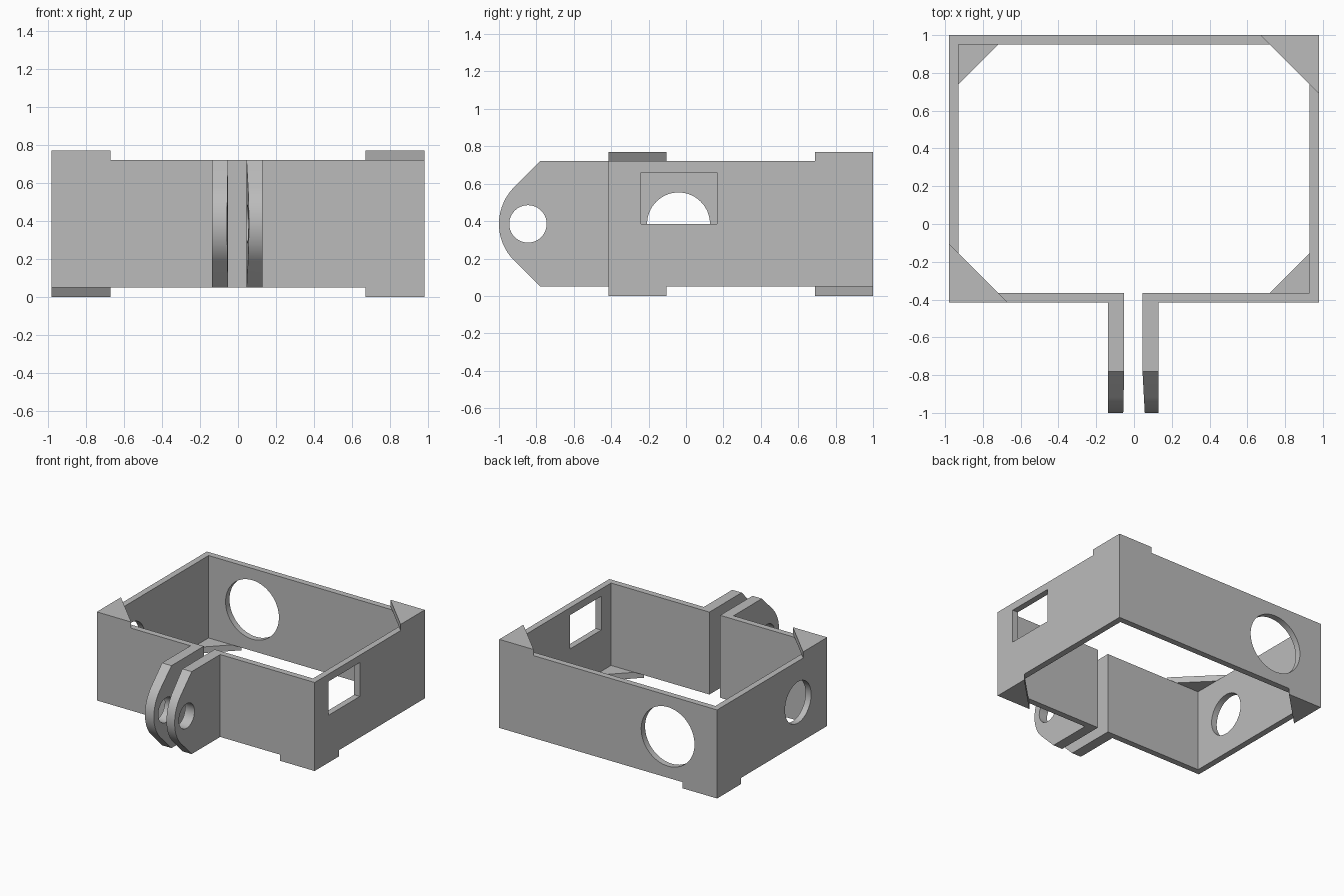
import bpy, bmesh, math
from mathutils import Vector

cube = bpy.data.objects.get("Cube")
if cube:
    bpy.data.objects.remove(cube, do_unlink=True)

grey = bpy.data.materials.new("plain_grey")
grey.use_nodes = True
grey.diffuse_color = (0.5, 0.5, 0.5, 1)
grey.node_tree.nodes["Principled BSDF"].inputs["Base Color"].default_value = (0.5, 0.5, 0.5, 1)

X, FRONT, BACK = 0.98, -0.415, 1.0      # outer walls
LOW, HIGH, WALL = 0.05, 0.72, 0.05      # band height and thickness
MID = (LOW + HIGH) / 2
TAB, RISE = 0.31, 0.05                  # corner tab leg and thickness
BEND = -0.78                            # where the lugs start to narrow


def prism(name, outline, axis, lo, hi):
    """Extrude a 2D outline along one axis."""
    def place(p, d):
        a, b = p
        return {"x": (d, a, b), "y": (a, d, b), "z": (a, b, d)}[axis]
    bm = bmesh.new()
    face = bm.faces.new([bm.verts.new(place(p, lo)) for p in outline])
    grown = bmesh.ops.extrude_face_region(bm, geom=[face])["geom"]
    shift = Vector(place((0, 0), hi - lo))
    bmesh.ops.translate(bm, vec=shift, verts=[g for g in grown if isinstance(g, bmesh.types.BMVert)])
    bmesh.ops.recalc_face_normals(bm, faces=bm.faces)
    mesh = bpy.data.meshes.new(name)
    bm.to_mesh(mesh)
    bm.free()
    mesh.materials.append(grey)
    obj = bpy.data.objects.new(name, mesh)
    bpy.context.collection.objects.link(obj)
    return obj


def arc(cx, cy, r, start, end, steps):
    angles = [math.radians(start + (end - start) * i / steps) for i in range(steps + 1)]
    return [(cx + r * math.cos(t), cy + r * math.sin(t)) for t in angles]


def circle(cx, cy, r):
    return arc(cx, cy, r, 0, 360, 64)[:-1]


def cut(target, outline, axis, lo, hi):
    """Cut an opening and remove the cutter."""
    cutter = prism("cutter", outline, axis, lo, hi)
    cutter.hide_render = True
    mod = target.modifiers.new("opening", "BOOLEAN")
    mod.operation, mod.solver, mod.object = "DIFFERENCE", "EXACT", cutter
    activate(target)
    bpy.ops.object.modifier_apply(modifier=mod.name)
    bpy.data.objects.remove(cutter, do_unlink=True)


def activate(obj):
    bpy.ops.object.select_all(action="DESELECT")
    obj.select_set(True)
    bpy.context.view_layer.objects.active = obj


def smooth(obj):
    activate(obj)
    bpy.ops.object.shade_smooth_by_angle(angle=math.radians(30))


# Split rectangular band, open at the front between the lugs
gap_l, gap_r = 0.045, -0.052
ix, iy0, iy1 = X - WALL, FRONT + WALL, BACK - WALL
band = prism("band_frame", [
    (gap_l, FRONT), (X, FRONT), (X, BACK), (-X, BACK), (-X, FRONT), (gap_r, FRONT),
    (gap_r, iy0), (-ix, iy0), (-ix, iy1), (ix, iy1), (ix, iy0), (gap_l, iy0)], "z", LOW, HIGH)

# Openings: window on the left, round holes on the right and back
cut(band, [(-0.24, MID), (0.165, MID), (0.165, 0.66), (-0.24, 0.66)], "x", 0.8, 1.1)
cut(band, circle(-0.04, MID, 0.168), "x", -1.1, -0.8)
cut(band, circle(-0.537, MID, 0.24), "y", 0.8, 1.1)
smooth(band)

# Clamp lugs with rounded noses, slightly narrowed inside, and bolt holes
R = 0.278
nose = arc(R - 1, MID, R, 135, 225, 24)
side = [(FRONT, HIGH), (BEND, HIGH)] + nose + [(BEND, LOW), (FRONT, LOW)]
for name, inner, outer, taper in (("left_lug", gap_l, 0.13, 0.012), ("right_lug", gap_r, -0.137, -0.005)):
    lug = prism(name, side, "x", inner, outer)
    bm = bmesh.new()
    bm.from_mesh(lug.data)
    bmesh.ops.bisect_plane(bm, geom=bm.verts[:] + bm.edges[:] + bm.faces[:],
                           plane_co=(0, BEND, 0), plane_no=(0, 1, 0), dist=1e-4)
    for v in bm.verts:
        if v.co.y < BEND and abs(v.co.x - inner) < 1e-4:
            v.co.x += taper * (BEND - v.co.y) / (BEND + 1)
    bm.to_mesh(lug.data)
    bm.free()
    cut(lug, circle(-0.845, MID, 0.1), "x", -0.3, 0.3)
    smooth(lug)

# Triangular corner tabs: one diagonal pair on top, the other below
for name, sx, y, z in (("back_left_top_tab", 1, BACK, HIGH), ("front_right_top_tab", -1, FRONT, HIGH),
                       ("back_right_bottom_tab", -1, BACK, 0), ("front_left_bottom_tab", 1, FRONT, 0)):
    inward = -TAB if y == BACK else TAB
    prism(name, [(sx * X, y), (sx * (X - TAB), y), (sx * X, y + inward)], "z", z, z + RISE)
